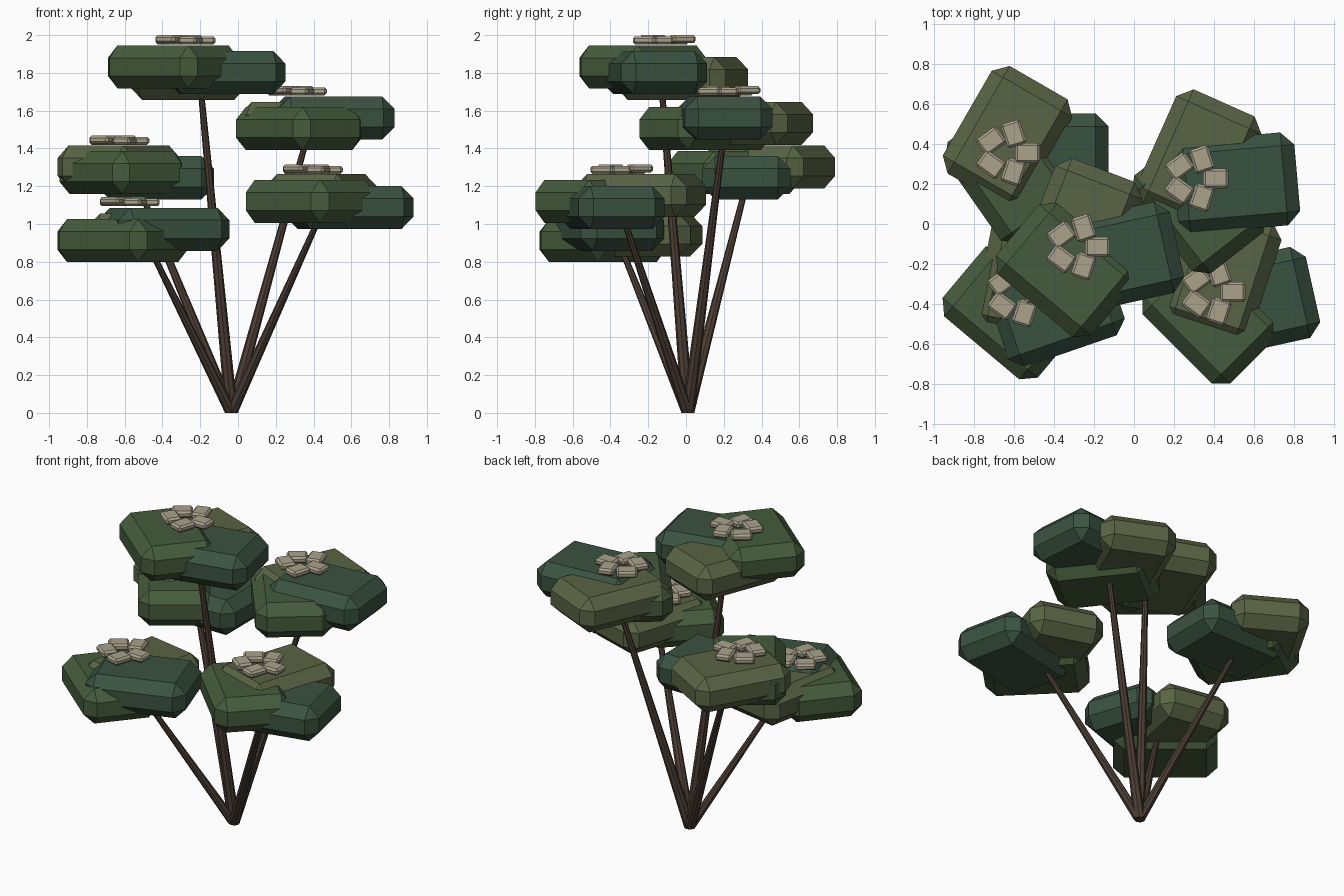
import bpy, bmesh
from math import cos, sin, radians, pi
from mathutils import Vector, Matrix

if "Cube" in bpy.data.objects:
    bpy.data.objects.remove(bpy.data.objects["Cube"])


def material(name, rgb):
    m = bpy.data.materials.new(name)
    m.diffuse_color = (*rgb, 1)
    m.use_nodes = True
    m.node_tree.nodes["Principled BSDF"].inputs["Base Color"].default_value = m.diffuse_color
    return m


GREEN = material("leaf_green", (0.060, 0.105, 0.045))
TEAL = material("leaf_teal", (0.042, 0.085, 0.052))
OLIVE = material("leaf_olive", (0.100, 0.128, 0.058))
CREAM = material("petal_cream", (0.40, 0.36, 0.26))
BARK = material("bark", (0.070, 0.047, 0.034))


def finish(name, bm, mat):
    me = bpy.data.meshes.new(name)
    bm.to_mesh(me)
    bm.free()
    me.materials.append(mat)
    ob = bpy.data.objects.new(name, me)
    bpy.context.collection.objects.link(ob)
    return ob


def chamfered_box(bm, size, bevel, loc, deg):
    """Box with single-segment chamfers, turned about z, added to bm."""
    part = bmesh.new()
    bmesh.ops.create_cube(part, size=1)
    bmesh.ops.scale(part, vec=size, verts=part.verts)
    bmesh.ops.bevel(part, geom=part.edges[:], offset=bevel, segments=1,
                    affect='EDGES', profile=0.5)
    part.transform(Matrix.Translation(loc) @ Matrix.Rotation(radians(deg), 4, 'Z'))
    tmp = bpy.data.meshes.new("tmp")
    part.to_mesh(tmp)
    part.free()
    bm.from_mesh(tmp)
    bpy.data.meshes.remove(tmp)


def leaf(name, mat, x, y, z, deg):
    bm = bmesh.new()
    chamfered_box(bm, (0.62, 0.465, 0.228), 0.066, (x, y, z), deg)
    finish(name, bm, mat)


def flower(name, x, y, z):
    # five chamfered petals in a ring
    bm = bmesh.new()
    for k in range(5):
        a = 72 * k
        loc = (x + 0.1 * cos(radians(a)), y + 0.1 * sin(radians(a)),
               z + (0.004 if k % 2 else -0.003))
        chamfered_box(bm, (0.125, 0.1, 0.042), 0.012, loc, -a)
    finish(name, bm, CREAM)


def stem(name, base, tip):
    # tapered eight-sided stem with a level foot
    bm = bmesh.new()
    rings = []
    for p, r in ((base, 0.034), (tip, 0.015)):
        rings.append([bm.verts.new(p + Vector((r * cos(pi * i / 4), r * sin(pi * i / 4), 0)))
                      for i in range(8)])
    lo, hi = rings
    for i in range(8):
        j = (i + 1) % 8
        bm.faces.new((lo[i], lo[j], hi[j], hi[i]))
    bm.faces.new(lo[::-1])
    bm.faces.new(hi)
    finish(name, bm, BARK)


# cluster: stem tip, flower height, then (x, y, z, turn) of teal, olive, green leaf
CLUSTERS = {
    "back_left": ((-0.555, 0.335, 1.27), 1.443,
                  (-0.437, 0.32, 1.245, 0), (-0.631, 0.437, 1.302, 60), (-0.615, 0.252, 1.272, 125)),
    "back_right": ((0.385, 0.207, 1.53), 1.705,
                   (0.506, 0.204, 1.562, 5), (0.324, 0.321, 1.533, 66), (0.323, 0.10, 1.505, 128)),
    "top": ((-0.205, -0.135, 1.80), 1.975,
            (-0.088, -0.169, 1.802, 12.5), (-0.264, -0.02, 1.77, 69), (-0.344, -0.229, 1.832, 140)),
    "front_left": ((-0.50, -0.37, 0.94), 1.118,
                   (-0.393, -0.415, 0.972, 19), (-0.52, -0.25, 0.942, 79), (-0.611, -0.44, 0.912, 140)),
    "front_right": ((0.47, -0.36, 1.12), 1.290,
                    (0.591, -0.394, 1.087, 12.5), (0.44, -0.24, 1.15, 72), (0.379, -0.459, 1.12, 135)),
}

for key, (tip, flower_z, teal, olive, green) in CLUSTERS.items():
    stem(key + "_stem", Vector((-0.035, 0.01, 0)), Vector(tip))
    leaf(key + "_leaf_right", TEAL, *teal)
    leaf(key + "_leaf_back", OLIVE, *olive)
    leaf(key + "_leaf_front", GREEN, *green)
    flower(key + "_flower", tip[0] - 0.077, tip[1] + 0.02, flower_z)
